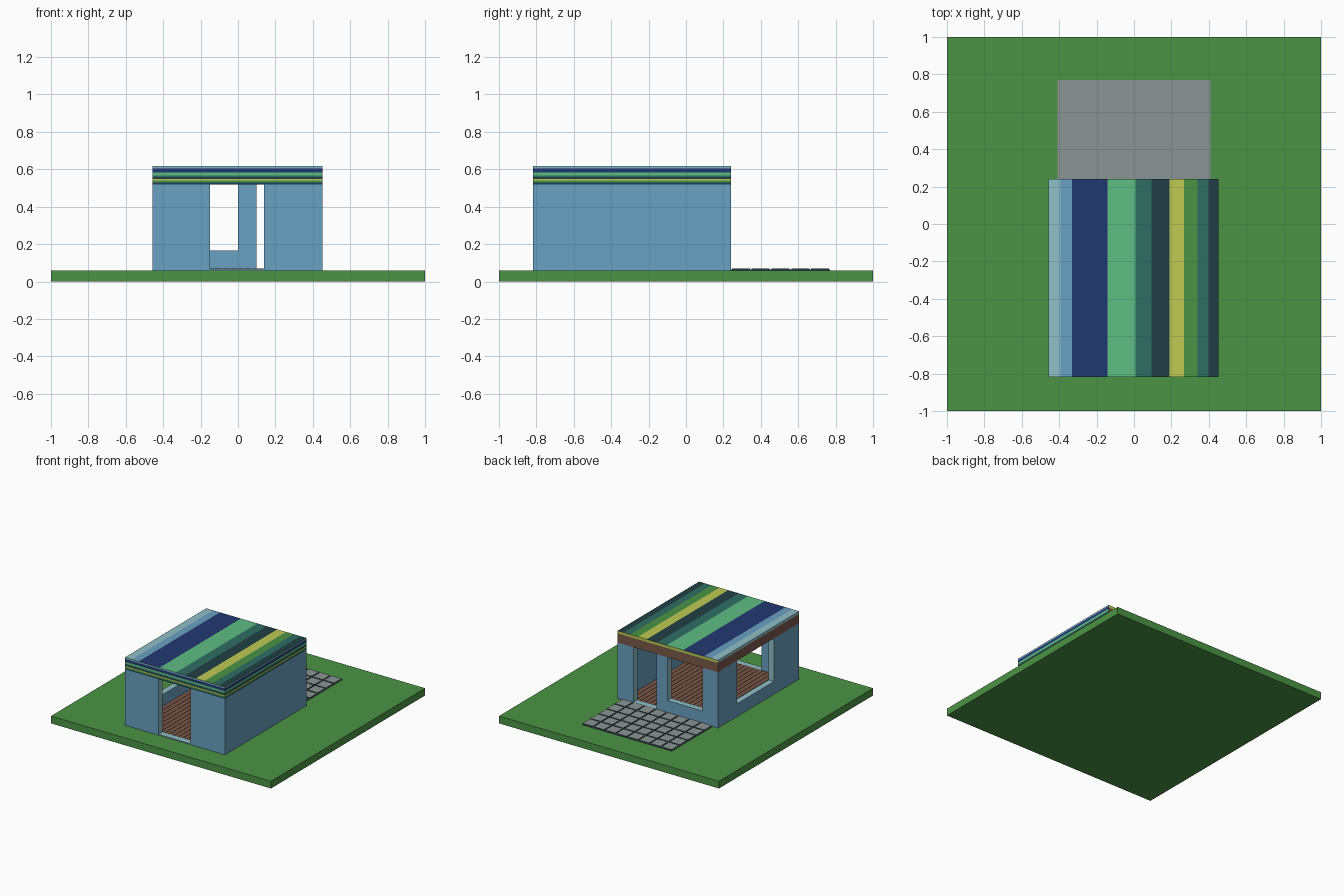
import bpy, bmesh
from mathutils import Vector

if "Cube" in bpy.data.objects:
    bpy.data.objects.remove(bpy.data.objects["Cube"])

# ---- colours (sRGB hex turned to linear) ----
HEX = {"pale_blue": "8FC0C8", "wall_blue": "6AA1C2", "navy": "213870",
       "mint": "5FBE84", "teal": "2E6E64", "dark_teal": "213F45",
       "lime": "BFCB53", "grass_green": "4B9445", "wood_brown": "7A5949",
       "stone_grey": "8A9494"}
NAMES = list(HEX)


def linear(h):
    c = int(h, 16) / 255
    return c / 12.92 if c <= 0.04045 else ((c + 0.055) / 1.055) ** 2.4


MATS = []
for n, h in HEX.items():
    m = bpy.data.materials.new(n)
    m.diffuse_color = [linear(h[i:i + 2]) for i in (0, 2, 4)] + [1]
    m.use_nodes = True
    m.node_tree.nodes["Principled BSDF"].inputs["Base Color"].default_value = m.diffuse_color
    MATS.append(m)


def add_box(bm, lo, hi):
    lo, hi = Vector(lo), Vector(hi)
    verts = bmesh.ops.create_cube(bm, size=1)["verts"]
    for v in verts:
        v.co = Vector((v.co[i] * (hi[i] - lo[i]) + (hi[i] + lo[i]) / 2 for i in range(3)))


def finish(name, bm, rule):
    """Make the object; rule(normal, centre) names each face's colour."""
    bm.normal_update()
    used = []
    for f in bm.faces:
        c = rule(f.normal, f.calc_center_median())
        if c not in used:
            used.append(c)
        f.material_index = used.index(c)
    me = bpy.data.meshes.new(name)
    bm.to_mesh(me)
    bm.free()
    for c in used:
        me.materials.append(MATS[NAMES.index(c)])
    ob = bpy.data.objects.new(name, me)
    bpy.context.collection.objects.link(ob)
    return ob


def box(name, lo, hi, colour, trim="", trim_colour="pale_blue"):
    """Box in one colour; faces in trim (e.g. '+x-y') take the trim colour."""
    bm = bmesh.new()
    add_box(bm, lo, hi)

    def rule(n, c):
        i = max(range(3), key=lambda k: abs(n[k]))
        return trim_colour if ("+" if n[i] > 0 else "-") + "xyz"[i] in trim else colour
    return finish(name, bm, rule)


# ---- main dimensions ----
X0, X1, Y0, Y1 = -0.457, 0.453, -0.817, 0.24
T = 0.05
G, WT, RT = 0.06, 0.52, 0.617     # ground, wall top, roof top
SILL = 0.165

# lawn
box("lawn", (-1, -1, 0), (1, 1, G), "grass_green")

# front wall: two piers around the doorway
box("front_wall_left", (X0, Y0, G), (-0.15, Y0 + T, WT), "wall_blue", "+x")
box("front_wall_right", (0.14, Y0, G), (X1, Y0 + T, WT), "wall_blue", "-x")
box("front_threshold", (-0.15, Y0, G), (0.14, Y0 + T, G + 0.008), "pale_blue")

# right wall: solid
box("right_wall", (X1 - T, Y0 + T, G), (X1, Y1 - T, WT), "wall_blue")

# left wall: one wide window
box("left_wall_front", (X0, Y0 + T, G), (X0 + T, -0.49, WT), "wall_blue", "+y")
box("left_wall_back", (X0, -0.01, G), (X0 + T, Y1 - T, WT), "wall_blue", "-y")
box("left_window_sill", (X0, -0.49, G), (X0 + T, -0.01, SILL), "wall_blue", "+z")

# back wall: window and door
box("back_wall_left", (X0, Y1 - T, G), (-0.32, Y1, WT), "wall_blue", "+x")
box("back_window_sill", (-0.32, Y1 - T, G), (0, Y1, SILL), "wall_blue", "+z")
box("back_wall_post", (0, Y1 - T, G), (0.1, Y1, WT), "wall_blue", "+x-x")
box("back_threshold", (0.1, Y1 - T, G), (0.31, Y1, G + 0.008), "pale_blue")
box("back_wall_right", (0.31, Y1 - T, G), (X1, Y1, WT), "wall_blue", "-x")

# plank floor
bm = bmesh.new()
fx0, fx1, count = X0 + T, X1 - T, 20
step = (fx1 - fx0) / count
add_box(bm, (fx0, Y0 + T, G), (fx1, Y1 - T, G + 0.006))
for i in range(count):
    add_box(bm, (fx0 + i * step, Y0 + T, G + 0.004),
            (fx0 + (i + 1) * step - 0.003, Y1 - T, G + 0.009))
finish("plank_floor", bm, lambda n, c: "wood_brown")

# ---- striped roof: the same colour bands run across the top and down the edges ----
BANDS = [(0.07, "pale_blue"), (0.137, "wall_blue"), (0.346, "navy"), (0.51, "mint"),
         (0.604, "teal"), (0.71, "dark_teal"), (0.797, "lime"),
         (0.874, "grass_green"), (0.94, "teal"), (1.01, "dark_teal")]
FASCIA = 0.595


def band(t):
    return next(c for limit, c in BANDS if t < limit)


bm = bmesh.new()
add_box(bm, (X0, Y0, WT), (X1, Y1, RT))
cuts = [((0, 0, FASCIA), (0, 0, 1))]
for t, _ in BANDS[:-1]:
    cuts.append(((X0 + t * (X1 - X0), 0, 0), (1, 0, 0)))
    cuts.append(((0, 0, RT - t * (RT - WT)), (0, 0, 1)))
for co, no in cuts:
    bmesh.ops.bisect_plane(bm, geom=bm.verts[:] + bm.edges[:] + bm.faces[:],
                           plane_co=co, plane_no=no)


def roof_rule(n, c):
    if n.z > 0.5:
        return band((c.x - X0) / (X1 - X0))
    if n.y < -0.5 or n.x > 0.5:
        return band((RT - c.z) / (RT - WT))
    if n.z < -0.5 or c.z < FASCIA:
        return "wood_brown"
    return "lime" if n.y > 0.5 else "pale_blue"


finish("striped_roof", bm, roof_rule)

# ---- patio: grey slab with raised paving stones, dark edges ----
PX, PY = 0.41, 0.77
box("patio_slab", (-PX, Y1, G), (PX, PY, G + 0.003), "stone_grey", "+x-x+y", "dark_teal")
bm = bmesh.new()
cols, rows, gap = 8, 5, 0.005
w, d = 2 * PX / cols, (PY - Y1) / rows
for i in range(cols):
    for j in range(rows):
        x, y = -PX + i * w, Y1 + j * d
        add_box(bm, (x + gap, y + gap, G + 0.002), (x + w - gap, y + d - gap, G + 0.01))
finish("paving_stones", bm, lambda n, c: "stone_grey" if n.z > 0.5 else "dark_teal")
